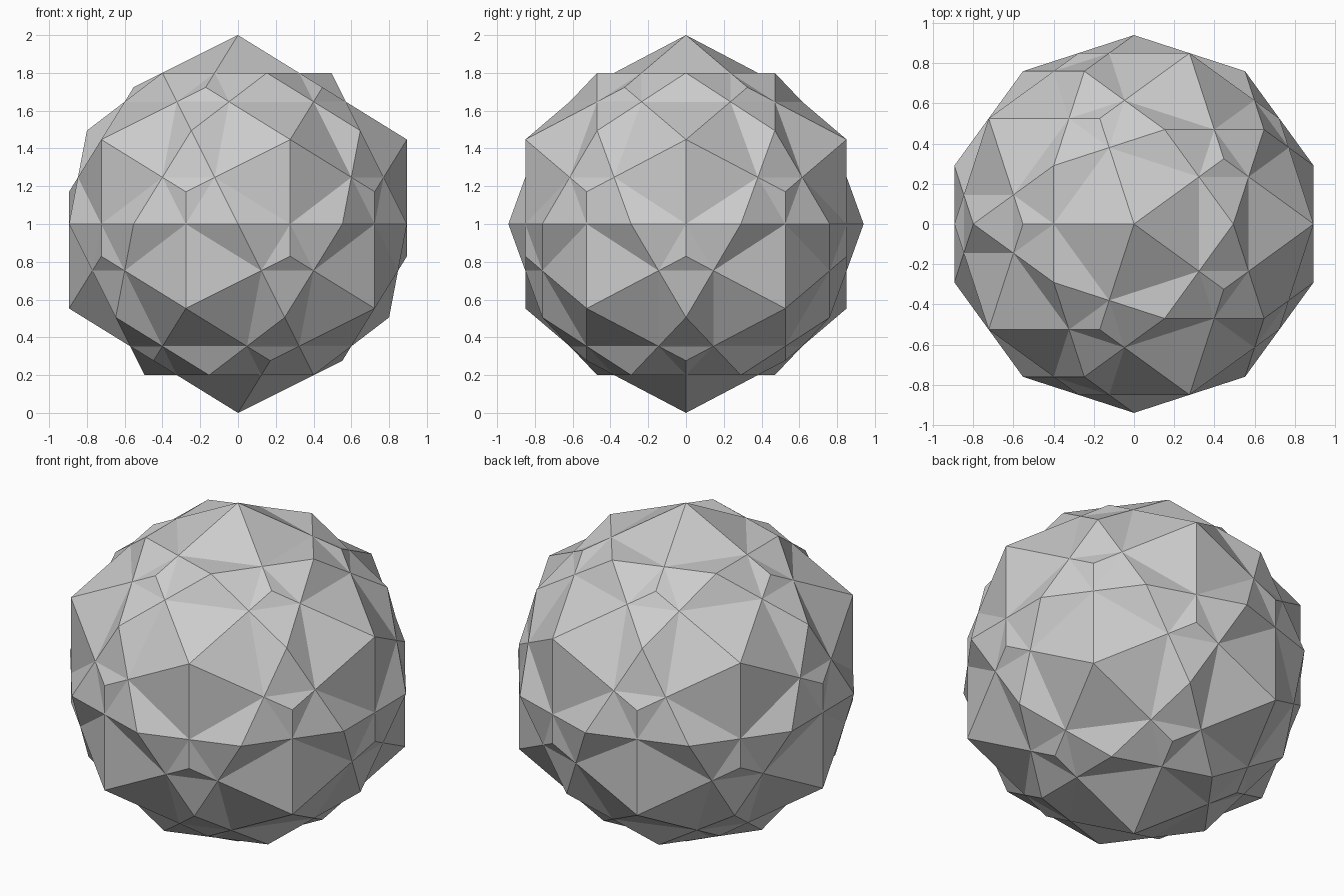
import bpy, bmesh, math
from mathutils import Vector

if "Cube" in bpy.data.objects:
    bpy.data.objects.remove(bpy.data.objects["Cube"])

# Two interlocking solids (a rhombic one and its dual), both derived from an icosahedron
R_RHOMB = 0.9106    # radius of the three-way corners
R_DUAL = 0.9405     # radius of the dual's corners

ico = bmesh.new()
bmesh.ops.create_icosphere(ico, subdivisions=1, radius=1.0)
ico.normal_update()


def toward(verts, radius):
    return sum((v.co for v in verts), Vector()).normalized() * radius


def ring(points, axis):
    """Sort points around an axis so they form a clean polygon."""
    axis = axis.normalized()
    u = (points[0] - axis * points[0].dot(axis)).normalized()
    w = axis.cross(u)
    return sorted(points, key=lambda p: math.atan2(p.dot(w), p.dot(u)))


def make_solid(name, polygons):
    bm = bmesh.new()
    for poly in polygons:
        bm.faces.new([bm.verts.new(p) for p in poly])
    bmesh.ops.remove_doubles(bm, verts=bm.verts, dist=0.001)
    bmesh.ops.recalc_face_normals(bm, faces=bm.faces)
    bmesh.ops.translate(bm, verts=bm.verts, vec=(0, 0, 1))
    mesh = bpy.data.meshes.new(name)
    bm.to_mesh(mesh)
    bm.free()
    bpy.context.collection.objects.link(bpy.data.objects.new(name, mesh))


# Rhombic solid: one rhombus over every icosahedron edge
rhombs = []
for e in ico.edges:
    a, b = e.verts
    f, g = e.link_faces
    rhombs.append([a.co.copy(), toward(f.verts, R_RHOMB),
                   b.co.copy(), toward(g.verts, R_RHOMB)])
make_solid("rhombic_solid", rhombs)

# Dual solid: a triangle over every face, a pentagon under every corner
dual = []
for part in list(ico.faces) + list(ico.verts):
    edges = part.edges if isinstance(part, bmesh.types.BMFace) else part.link_edges
    pts = [toward(e.verts, R_DUAL) for e in edges]
    dual.append(ring(pts, sum(pts, Vector())))
make_solid("triangle_pentagon_solid", dual)
ico.free()
